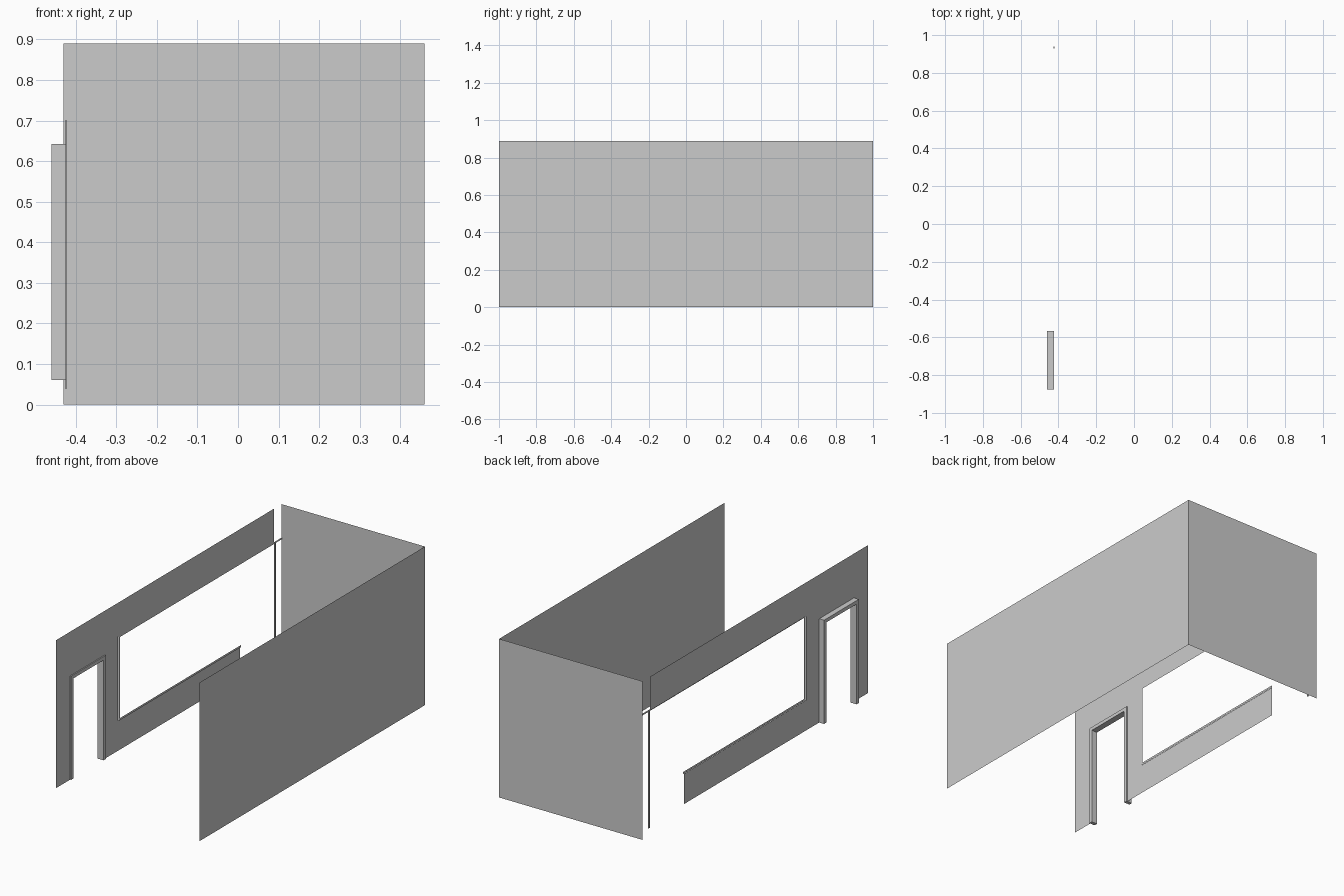
import bpy, bmesh

if "Cube" in bpy.data.objects:
    bpy.data.objects.remove(bpy.data.objects["Cube"])

X_LEFT, X_RIGHT, TOP = -0.43, 0.46, 0.89


def add_mesh(name, build):
    bm = bmesh.new()
    build(bm)
    me = bpy.data.meshes.new(name)
    bm.to_mesh(me)
    bm.free()
    ob = bpy.data.objects.new(name, me)
    bpy.context.collection.objects.link(ob)
    return ob


def sheet(name, points):
    """Single flat face through 3D points."""
    return add_mesh(name, lambda bm: bm.faces.new([bm.verts.new(p) for p in points]))


def side_solid(name, outline, x0, x1):
    """Closed solid from a y-z outline, spanning x0 to x1."""
    def build(bm):
        near, far = [[bm.verts.new((x, y, z)) for y, z in outline] for x in (x0, x1)]
        bm.faces.new(near)
        bm.faces.new(far[::-1])
        for i in range(len(outline)):
            bm.faces.new((near[i], near[i - 1], far[i - 1], far[i]))
        bmesh.ops.recalc_face_normals(bm, faces=bm.faces)
    return add_mesh(name, build)


# Plain walls: zero-thickness sheets
sheet("right_wall", [(X_RIGHT, -1, 0), (X_RIGHT, 1, 0), (X_RIGHT, 1, TOP), (X_RIGHT, -1, TOP)])
sheet("back_wall", [(X_LEFT, 1, 0), (X_RIGHT, 1, 0), (X_RIGHT, 1, TOP), (X_LEFT, 1, TOP)])

# Left wall with doorway and an open window bay
D0, D1, DH, FLOOR = -0.87, -0.57, 0.637, 0.06
W0, W1, SILL, HEAD, END = -0.449, 0.632, 0.23, 0.70, 0.935
wall = [(-1, FLOOR), (D0, FLOOR), (D0, DH), (D1, DH), (D1, FLOOR), (W1, FLOOR),
        (W1, SILL), (W0, SILL), (W0, HEAD), (END, HEAD), (END, TOP), (-1, TOP)]
sheet("left_wall", [(X_LEFT, y, z) for y, z in wall])

# Door frame, an upside-down U
a, b, h, t = -0.875, -0.567, 0.642, 0.02
side_solid("door_frame", [(a, FLOOR), (a + t, FLOOR), (a + t, h - t), (b - t, h - t),
                          (b - t, FLOOR), (b, FLOOR), (b, h), (a, h)], -0.46, -0.424)

# Thin window trim: sill, side and head strips
s = 0.01
trim = [(W1 + 0.005, SILL - 0.002), (W1 + 0.005, SILL + s), (W0 + s, SILL + s),
        (W0 + s, HEAD - s / 2), (1, HEAD - s / 2), (1, HEAD + s / 2),
        (W0, HEAD + s / 2), (W0, SILL - 0.002)]
sheet("window_trim", [(-0.426, y, z) for y, z in trim])

# Slim post at the open end of the bay
p0, p1 = 0.93, 0.939
side_solid("corner_post", [(p0, 0.04), (p1, 0.04), (p1, HEAD), (p0, HEAD)], -0.427, -0.422)
